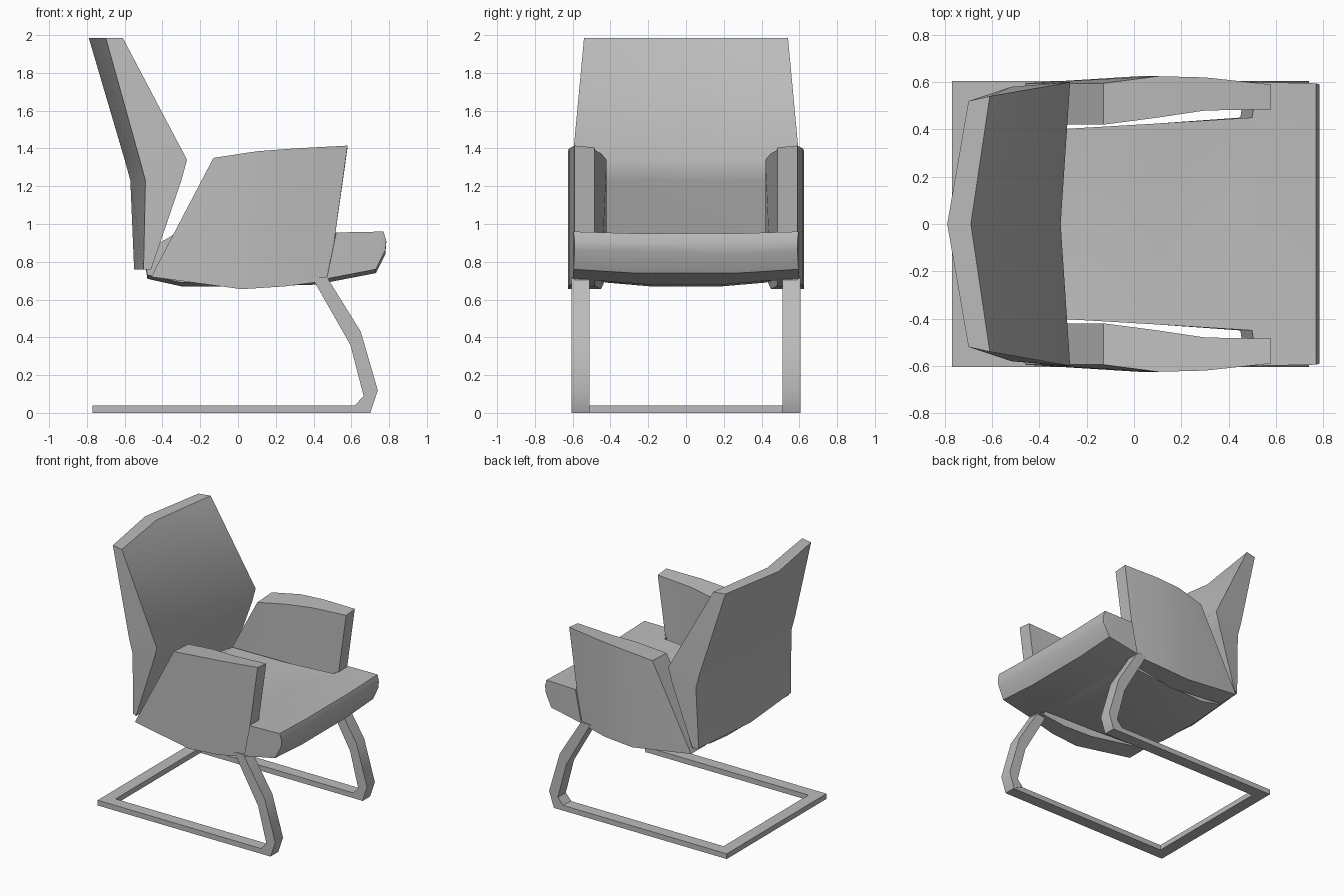
import bpy, bmesh, math

cube = bpy.data.objects.get("Cube")
if cube:
    bpy.data.objects.remove(cube, do_unlink=True)

GREY = (0.5, 0.5, 0.5, 1)
mat = bpy.data.materials.new("plain grey")
mat.use_nodes = True
mat.diffuse_color = GREY
mat.node_tree.nodes["Principled BSDF"].inputs["Base Color"].default_value = GREY


def loft(name, rings, angle=50):
    """Skin a list of equal-sized point rings and cap both ends."""
    bm = bmesh.new()
    rows = [[bm.verts.new(p) for p in ring] for ring in rings]
    n = len(rows[0])
    for a, b in zip(rows, rows[1:]):
        for i in range(n):
            j = (i + 1) % n
            bm.faces.new((a[i], a[j], b[j], b[i]))
    bm.faces.new(rows[0])
    bm.faces.new(rows[-1])
    bmesh.ops.recalc_face_normals(bm, faces=bm.faces)
    mesh = bpy.data.meshes.new(name)
    bm.to_mesh(mesh)
    bm.free()
    mesh.materials.append(mat)
    obj = bpy.data.objects.new(name, mesh)
    bpy.context.collection.objects.link(obj)
    bpy.ops.object.select_all(action='DESELECT')
    obj.select_set(True)
    bpy.context.view_layer.objects.active = obj
    bpy.ops.object.shade_smooth_by_angle(angle=math.radians(angle))
    return obj


# Backrest: folded shell, thickest at the lumbar line
# half width, z, then x of front edge, front centre, back edge, back centre
back = [
    (0.54, 1.985, -0.61, -0.69, -0.70, -0.79),
    (0.60, 1.34, -0.27, -0.31, -0.52, -0.60),
    (0.60, 1.23, -0.30, -0.34, -0.49, -0.57),
    (0.58, 0.76, -0.46, -0.48, -0.50, -0.55),
]
loft("backrest", [
    [(fe, -w, z), (fc, 0, z), (fe, w, z),
     (be, w - 0.02, z), (bc, 0, z), (be, 0.02 - w, z)]
    for w, z, fe, fc, be, bc in back])

# Seat cushion: narrow between the arms, full width in front of them
# top x, bottom x, half width, top z, bottom z
seat = [
    (-0.50, -0.48, 0.40, 0.85, 0.73),
    (-0.33, -0.30, 0.40, 0.95, 0.69),
    (0.10, 0.10, 0.425, 0.94, 0.69),
    (0.50, 0.45, 0.45, 0.95, 0.70),
    (0.52, 0.47, 0.60, 0.955, 0.71),
    (0.77, 0.73, 0.595, 0.96, 0.76),
    (0.785, 0.78, 0.59, 0.91, 0.86),
]
rings = []
for xt, xb, w, zt, zb in seat:
    spread = (-w, -0.45 * w, 0.45 * w, w)
    top = [(xt, y, zt - (0.01 if abs(y) < w else 0)) for y in spread]
    low = [(xb, y, zb - (0.02 if abs(y) < w else 0)) for y in reversed(spread)]
    rings.append(top + low)
loft("seat", rings)

# Arm panels: bowed slabs
# bottom x, z, top x, z, inner y, outer y
arm = [
    (-0.46, 0.72, -0.13, 1.35, 0.42, 0.595),
    (0.02, 0.655, 0.10, 1.385, 0.45, 0.625),
    (0.25, 0.67, 0.30, 1.40, 0.48, 0.62),
    (0.48, 0.70, 0.58, 1.415, 0.485, 0.59),
]
# Leg bars: outer x, z and inner x, z down the bend, then along the floor
leg = [
    (0.47, 0.72, 0.39, 0.72),
    (0.65, 0.43, 0.595, 0.36),
    (0.74, 0.12, 0.665, 0.09),
    (0.70, 0.0, 0.62, 0.04),
]
for side, s in (("left", 1), ("right", -1)):
    loft(side + "_arm", [
        [(xb, s * yi, zb), (xb, s * yo, zb), (xt, s * yo, zt), (xt, s * yi, zt - 0.01)]
        for xb, zb, xt, zt, yi, yo in arm])
    loft(side + "_leg", [
        [(xo, s * 0.51, zo), (xo, s * 0.605, zo), (xi, s * 0.605, zi), (xi, s * 0.51, zi)]
        for xo, zo, xi, zi in leg], 40)

# Floor runner: one mitred U-shaped bar, open at the front
path = [(0.70, 1), (-0.77, 1), (-0.77, -1), (0.70, -1)]
loft("floor_runner", [
    [(x, s * 0.605, 0), (x, s * 0.605, 0.04),
     (max(x, -0.68), s * 0.515, 0.04), (max(x, -0.68), s * 0.515, 0)]
    for x, s in path], 30)
